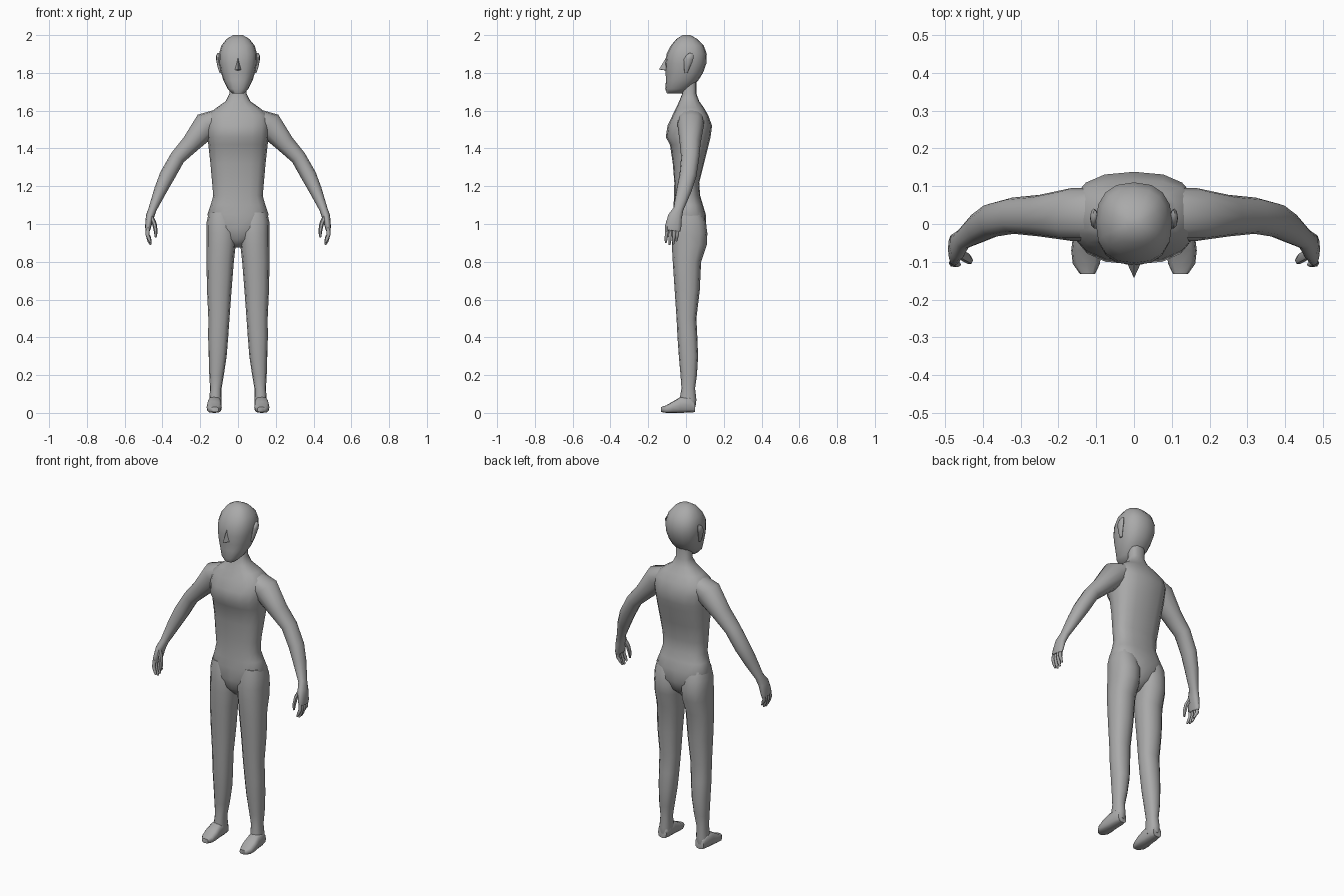
import bpy, bmesh, math
from mathutils import Vector

grey = bpy.data.materials.new("plain grey")
grey.diffuse_color = (0.4, 0.4, 0.4, 1)


def finish(name, bm, mirror, angle=60):
    bmesh.ops.recalc_face_normals(bm, faces=bm.faces)
    me = bpy.data.meshes.new(name)
    bm.to_mesh(me)
    bm.free()
    me.materials.append(grey)
    ob = bpy.data.objects.new(name, me)
    bpy.context.collection.objects.link(ob)
    if mirror:
        ob.modifiers.new("both sides", 'MIRROR')
    bpy.ops.object.select_all(action='DESELECT')
    ob.select_set(True)
    bpy.context.view_layer.objects.active = ob
    bpy.ops.object.shade_smooth_by_angle(angle=math.radians(angle))


def loft(name, secs, axis="path", n=12, power=2.0, mirror=False, angle=60):
    """Skin rings (x, y, z, radius u, radius v) set across an axis or a path."""
    bm, rings = bmesh.new(), []
    pts = [Vector(s[:3]) for s in secs]
    for i, s in enumerate(secs):
        if axis == "path":
            t = (pts[min(i + 1, len(pts) - 1)] - pts[max(i - 1, 0)]).normalized()
            u = t.cross(Vector((0, 1, 0))).normalized()
            v = t.cross(u)
        else:
            u = Vector((1, 0, 0))
            v = Vector((0, 1, 0)) if axis == "z" else Vector((0, 0, 1))
        ring = []
        for k in range(n):
            a = 2 * math.pi * k / n
            c, d = math.cos(a), math.sin(a)
            c = math.copysign(abs(c) ** (2 / power), c)
            d = math.copysign(abs(d) ** (2 / power), d)
            ring.append(bm.verts.new(pts[i] + u * c * s[3] + v * d * s[4]))
        rings.append(ring)
    for a, b in zip(rings, rings[1:]):
        for k in range(n):
            bm.faces.new((a[k], a[(k + 1) % n], b[(k + 1) % n], b[k]))
    bm.faces.new(rings[0])
    bm.faces.new(rings[-1])
    finish(name, bm, mirror, angle)


def slices(rows, x=None):
    """Turn (z, left x, right x, front y, back y) rows into loft rings."""
    return [((a + b) / 2, (f + r) / 2, z, (b - a) / 2, (r - f) / 2)
            for z, a, b, f, r in rows]


# torso and neck
torso = [(.875, .02, -.02, .03), (.92, .07, -.06, .085), (.98, .13, -.073, .108),
         (1.05, .162, -.07, .105), (1.10, .145, -.066, .09), (1.15, .131, -.063, .075),
         (1.22, .137, -.062, .07), (1.32, .146, -.07, .095), (1.42, .157, -.085, .12),
         (1.46, .163, -.107, .13), (1.52, .168, -.098, .138), (1.575, .165, -.072, .118),
         (1.615, .115, -.052, .095), (1.65, .065, -.036, .07), (1.69, .045, -.02, .055),
         (1.76, .045, -.02, .055)]
loft("torso", slices([(z, -w, w, f, b) for z, w, f, b in torso]), "z", 16, 2.5)

# head
head = [(1.69, .03, -.10, -.025), (1.715, .055, -.11, .015), (1.76, .077, -.106, .065),
        (1.80, .09, -.108, .09), (1.85, .10, -.109, .108), (1.90, .101, -.103, .11),
        (1.945, .088, -.08, .094), (1.98, .06, -.05, .06), (2.0, .025, -.018, .022)]
loft("head", slices([(z, -w, w, f, b) for z, w, f, b in head]), "z", 16, 2.4)

# nose wedge
bm = bmesh.new()
top, tip, l, r, base = [bm.verts.new(p) for p in (
    (0, -.1, 1.89), (0, -.143, 1.818), (-.018, -.104, 1.815), (.018, -.104, 1.815),
    (0, -.09, 1.81))]
for f in ((top, l, tip), (top, tip, r), (tip, l, base), (tip, base, r)):
    bm.faces.new(f)
finish("nose", bm, False, 30)

# ears
loft("ear", [(.09, .0, 1.80, .008, .008), (.098, .005, 1.83, .010, .016),
             (.105, .013, 1.87, .011, .025), (.106, .02, 1.89, .010, .021),
             (.103, .026, 1.905, .005, .01)], "z", 8, mirror=True)

# legs
leg = [(1.06, .03, .155, -.06, .085), (1.01, .012, .166, -.07, .105),
       (.95, .008, .167, -.075, .113), (.89, .012, .167, -.075, .11),
       (.80, .022, .167, -.07, .08), (.65, .034, .164, -.06, .073),
       (.50, .045, .157, -.05, .055), (.40, .052, .158, -.045, .06),
       (.30, .060, .155, -.038, .064), (.20, .075, .152, -.029, .058),
       (.13, .087, .148, -.024, .048), (.07, .088, .152, -.034, .055),
       (.03, .088, .155, -.034, .05)]
loft("leg", slices(leg), "z", 12, 2.4, mirror=True)

# feet
loft("foot", [(.122, .048, .034, .027, .03), (.123, .02, .045, .035, .043),
              (.125, -.03, .042, .036, .042), (.126, -.07, .03, .04, .03),
              (.126, -.105, .02, .036, .02), (.123, -.132, .018, .02, .013)],
     "y", 12, 3, mirror=True)

# arms with palms
loft("arm", [(.10, .025, 1.56, .05, .07), (.165, .025, 1.525, .072, .07),
             (.25, .022, 1.425, .050, .055), (.32, .022, 1.352, .041, .048),
             (.375, .01, 1.255, .041, .045), (.41, -.01, 1.18, .034, .04),
             (.452, -.04, 1.08, .022, .027), (.466, -.058, 1.04, .022, .037),
             (.476, -.068, .985, .016, .043), (.478, -.07, .965, .012, .04)],
     n=12, power=2.2, mirror=True)

# fingers and thumb
for i, (y, end) in enumerate([(-.1, .9), (-.08, .89), (-.06, .893), (-.043, .91)]):
    loft("finger_%d" % (i + 1), [(.476, y, .985, .011, .010), (.48, y - .003, .945, .010, .010),
                                 (.47, y - .006, end + .02, .009, .009),
                                 (.462, y - .007, end, .005, .005)], n=6, mirror=True)
loft("thumb", [(.462, -.078, 1.045, .012, .014), (.442, -.09, 1.0, .012, .013),
               (.435, -.096, .96, .010, .011), (.436, -.1, .93, .005, .006)],
     n=6, mirror=True)
